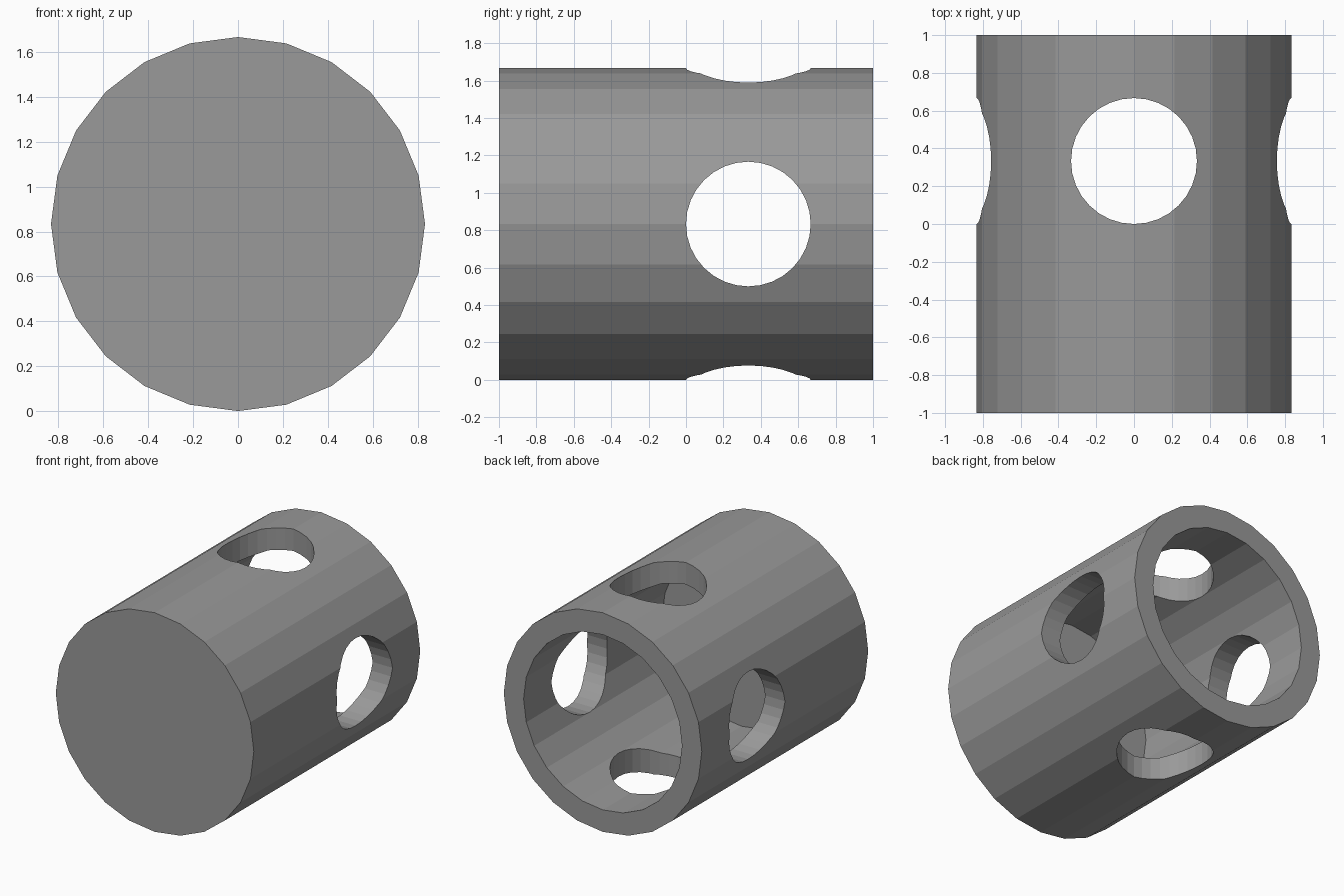
import bpy, bmesh
from math import sin, cos, tau, pi

if "Cube" in bpy.data.objects:
    bpy.data.objects.remove(bpy.data.objects["Cube"])

R_OUT, R_IN = 5 / 6, 2 / 3      # outer and inner wall radius
CZ = R_OUT                      # height of the tube axis
FLOOR_Y = -2 / 3                # inside face of the closed end
HOLE_R, HOLE_Y = 1 / 3, 1 / 3
SIDES, HOLE_SIDES = 24, 32

# Cup body: one continuous run of rings, outside then inside
bm = bmesh.new()
rings = []
for r, y in [(R_OUT, -1), (R_OUT, 1), (R_IN, 1), (R_IN, FLOOR_Y)]:
    rings.append([bm.verts.new((r * cos(tau * i / SIDES), y, CZ + r * sin(tau * i / SIDES)))
                  for i in range(SIDES)])
for a, b in zip(rings, rings[1:]):
    for i in range(SIDES):
        j = (i + 1) % SIDES
        bm.faces.new((a[i], a[j], b[j], b[i]))
bm.faces.new(rings[0])
bm.faces.new(rings[-1])
bmesh.ops.recalc_face_normals(bm, faces=bm.faces[:])
mesh = bpy.data.meshes.new("cup_body")
bm.to_mesh(mesh)
bm.free()
cup = bpy.data.objects.new("cup_body", mesh)
bpy.context.collection.objects.link(cup)

# Dark grey finish
grey = bpy.data.materials.new("dark_grey")
grey.diffuse_color = (0.32, 0.32, 0.32, 1)
grey.use_nodes = True
grey.node_tree.nodes["Principled BSDF"].inputs["Base Color"].default_value = grey.diffuse_color
mesh.materials.append(grey)


# Cross holes: one drill sideways, one drill upright
def drill(name, rotation):
    bpy.ops.mesh.primitive_cylinder_add(vertices=HOLE_SIDES, radius=HOLE_R, depth=3,
                                        location=(0, HOLE_Y, CZ), rotation=rotation)
    cutter = bpy.context.object
    cutter.name = name
    cutter.hide_render = True
    cutter.data.materials.append(grey)
    bpy.context.view_layer.objects.active = cup
    mod = cup.modifiers.new(name, 'BOOLEAN')
    mod.operation, mod.solver, mod.object = 'DIFFERENCE', 'EXACT', cutter
    bpy.ops.object.modifier_apply(modifier=name)
    bpy.data.objects.remove(cutter, do_unlink=True)


drill("side_drill", (0, pi / 2, 0))
drill("upright_drill", (0, 0, 0))
